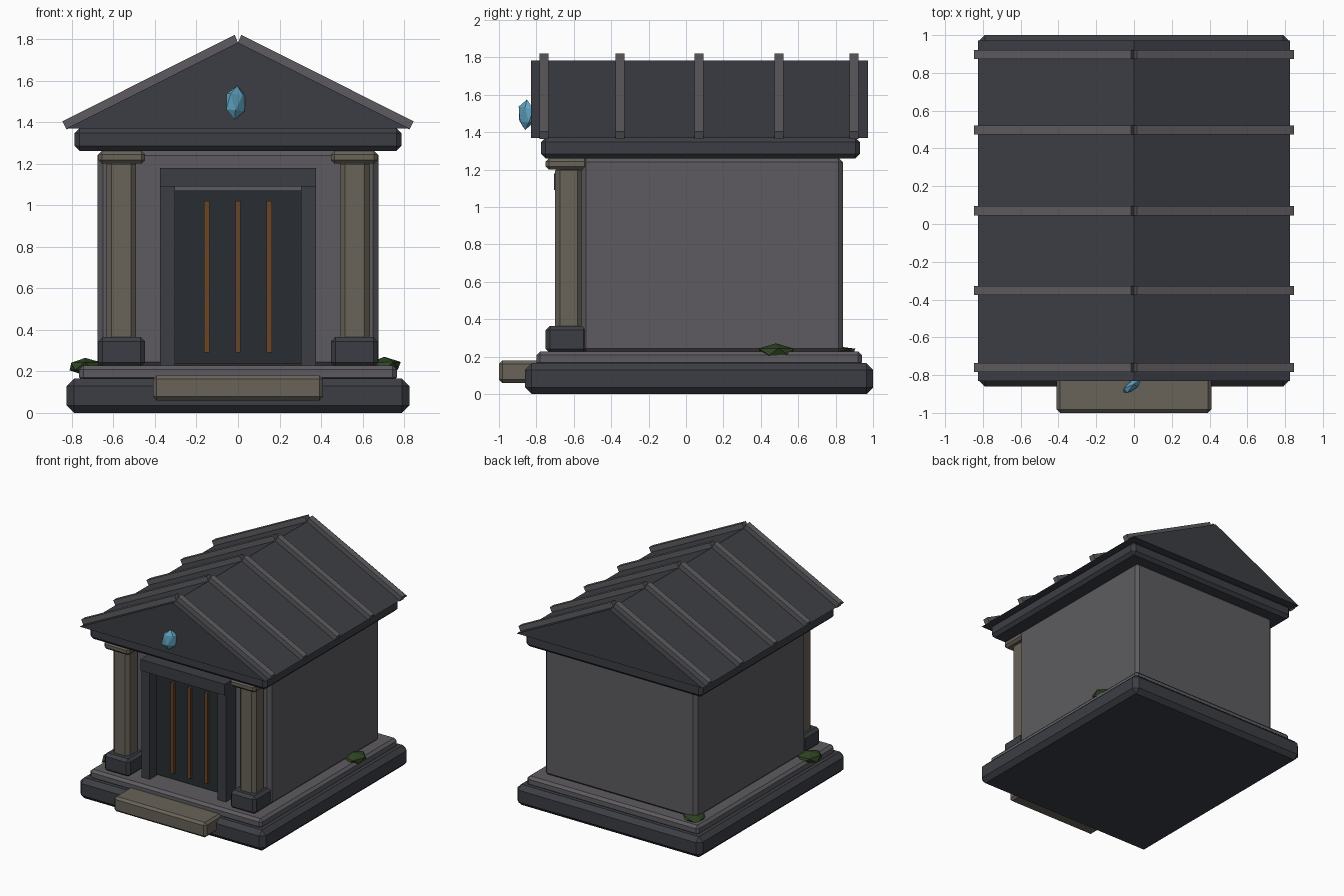
import bpy, bmesh, math, random

if "Cube" in bpy.data.objects:
    bpy.data.objects.remove(bpy.data.objects["Cube"])

random.seed(4)


def mat(name, r, g, b):
    m = bpy.data.materials.new(name)
    m.diffuse_color = (r, g, b, 1)
    m.use_nodes = True
    m.node_tree.nodes["Principled BSDF"].inputs["Base Color"].default_value = m.diffuse_color
    return m


DARK = mat("dark_stone", 0.045, 0.048, 0.058)
STONE = mat("grey_stone", 0.11, 0.105, 0.115)
PALE = mat("pale_stone", 0.14, 0.125, 0.10)
DOOR = mat("door_metal", 0.022, 0.027, 0.032)
BRONZE = mat("bronze", 0.14, 0.06, 0.02)
CRYSTAL = mat("crystal_blue", 0.12, 0.38, 0.55)
MOSS = mat("moss_green", 0.03, 0.06, 0.018)


def finish(bm, name, material):
    bmesh.ops.recalc_face_normals(bm, faces=bm.faces[:])
    me = bpy.data.meshes.new(name)
    bm.to_mesh(me)
    bm.free()
    me.materials.append(material)
    ob = bpy.data.objects.new(name, me)
    bpy.context.collection.objects.link(ob)
    return ob


def box(name, x, y, z, material, bevel=0.0):
    """Chamfered box from (min, max) pairs."""
    bm = bmesh.new()
    bmesh.ops.create_cube(bm, size=1)
    for v in bm.verts:
        v.co = [(a + b) / 2 + c * (b - a) for (a, b), c in zip((x, y, z), v.co)]
    if bevel:
        bmesh.ops.bevel(bm, geom=bm.edges[:], offset=bevel, segments=1,
                        profile=0.5, affect='EDGES')
    return finish(bm, name, material)


def prism(name, profile, y0, y1, material):
    """Extrude an xz profile along y."""
    bm = bmesh.new()
    f = bm.faces.new([bm.verts.new((x, y0, z)) for x, z in profile])
    ext = bmesh.ops.extrude_face_region(bm, geom=[f])
    for v in ext["geom"]:
        if isinstance(v, bmesh.types.BMVert):
            v.co.y = y1
    return finish(bm, name, material)


def blob(name, loc, scale, rot, material, jitter):
    """Rough faceted lump."""
    bm = bmesh.new()
    bmesh.ops.create_icosphere(bm, subdivisions=1, radius=1)
    for v in bm.verts:
        v.co *= 1 + random.uniform(-jitter, jitter)
    ob = finish(bm, name, material)
    ob.location, ob.scale, ob.rotation_euler = loc, scale, rot
    return ob


# Stepped plinth and front step
box("plinth_lower", (-0.825, 0.825), (-0.86, 1.0), (0, 0.165), DARK, 0.035)
box("plinth_upper", (-0.765, 0.765), (-0.80, 0.94), (0.15, 0.228), STONE, 0.02)
box("front_step", (-0.41, 0.41), (-1.0, -0.78), (0.06, 0.18), PALE, 0.018)

# Chamber and cornice
box("chamber_walls", (-0.676, 0.676), (-0.56, 0.84), (0.22, 1.265), STONE, 0.025)
box("cornice", (-0.787, 0.787), (-0.775, 0.93), (1.26, 1.372), DARK, 0.025)

# Pillars with base and capital, and door jambs on both sides
for s, side in ((-1, "left"), (1, "right")):
    def sx(a, b):
        return tuple(sorted((s * a, s * b)))
    box(f"pillar_base_{side}", sx(0.447, 0.674), (-0.75, -0.525), (0.22, 0.365), DARK, 0.022)
    box(f"pillar_shaft_{side}", sx(0.49, 0.635), (-0.70, -0.555), (0.34, 1.22), PALE, 0.025)
    box(f"pillar_capital_{side}", sx(0.447, 0.674), (-0.75, -0.525), (1.20, 1.262), PALE, 0.018)
    box(f"door_jamb_{side}", sx(0.303, 0.375), (-0.69, -0.54), (0.225, 1.092), DARK)

# Door, lintel and bars
box("door_lintel", (-0.375, 0.375), (-0.705, -0.54), (1.09, 1.18), DARK)
box("door_panel", (-0.304, 0.304), (-0.60, -0.54), (0.235, 1.07), DOOR)
for i in (-1, 0, 1):
    box(f"door_bar_{i + 2}", (i * 0.15 - 0.013, i * 0.15 + 0.013),
        (-0.622, -0.59), (0.29, 1.02), BRONZE)

# Gabled roof with raised ribs
prism("gable_roof", [(-0.825, 1.37), (0.825, 1.37), (0, 1.783)], -0.83, 0.972, DARK)
for i, y in enumerate((-0.76, -0.353, 0.07, 0.498, 0.898)):
    for s, side in ((-1, "left"), (1, "right")):
        rib = [(-0.002, 1.778), (0.826, 1.364), (0.846, 1.404), (0.016, 1.82)]
        prism(f"roof_rib_{side}_{i + 1}", [(s * x, z) for x, z in rib],
              y - 0.024, y + 0.024, STONE)

# Crystal on the gable
blob("gable_crystal", (-0.01, -0.855, 1.493), (0.065, 0.028, 0.085),
     (0, 0.1, math.radians(38)), CRYSTAL, 0.06)

# Moss clumps on the plinth
for i, (loc, turn) in enumerate((((0.705, 0.48, 0.225), 0.2),
                                 ((-0.735, -0.53, 0.225), -0.3),
                                 ((-0.65, 0.82, 0.232), 0.5))):
    flat = 0.025 if i == 2 else 0.042
    blob(f"moss_clump_{i + 1}", loc, (0.085, 0.105, flat), (0, 0, turn), MOSS, 0.12)
